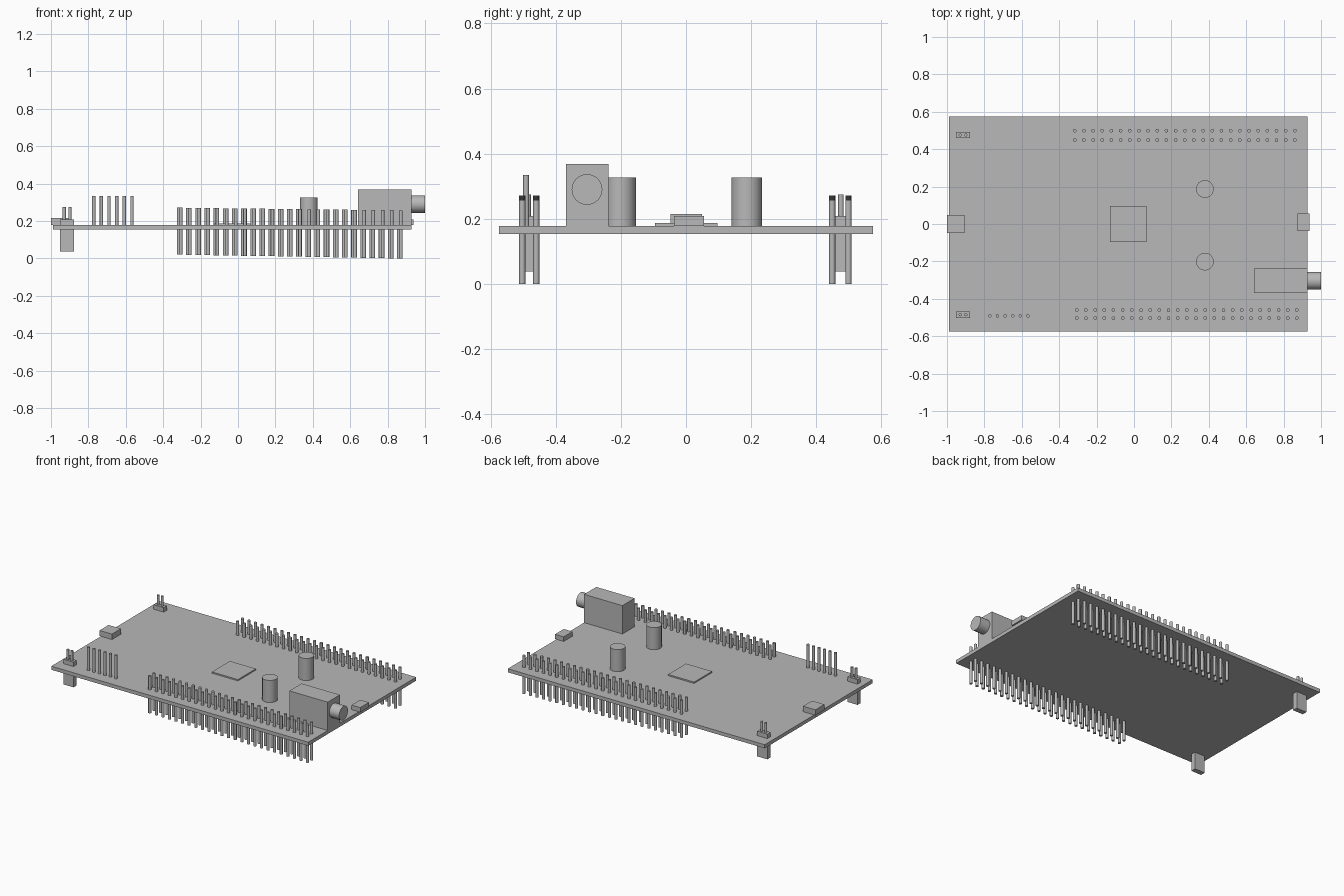
import bpy, bmesh, math
from mathutils import Matrix

if "Cube" in bpy.data.objects:
    bpy.data.objects.remove(bpy.data.objects["Cube"])

grey = bpy.data.materials.new("dark_grey")
grey.diffuse_color = (0.48, 0.48, 0.48, 1)
grey.use_nodes = True
grey.node_tree.nodes["Principled BSDF"].inputs["Base Color"].default_value = grey.diffuse_color


def finish(name, bm, smooth=False):
    me = bpy.data.meshes.new(name)
    bm.to_mesh(me)
    bm.free()
    me.materials.append(grey)
    ob = bpy.data.objects.new(name, me)
    bpy.context.collection.objects.link(ob)
    if smooth:
        bpy.ops.object.select_all(action='DESELECT')
        bpy.context.view_layer.objects.active = ob
        ob.select_set(True)
        bpy.ops.object.shade_smooth_by_angle(angle=math.radians(40))
    return ob


def box(name, x0, x1, y0, y1, z0, z1):
    bm = bmesh.new()
    m = Matrix.Translation(((x0 + x1) / 2, (y0 + y1) / 2, (z0 + z1) / 2))
    m = m @ Matrix.Diagonal((x1 - x0, y1 - y0, z1 - z0, 1))
    bmesh.ops.create_cube(bm, size=1, matrix=m)
    return finish(name, bm)


def add_rod(bm, x, y, z0, z1, r, seg):
    bmesh.ops.create_cone(bm, cap_ends=True, segments=seg, radius1=r, radius2=r,
                          depth=z1 - z0, matrix=Matrix.Translation((x, y, (z0 + z1) / 2)))


def rods(name, items, r, seg=16):
    bm = bmesh.new()
    for x, y, z0, z1 in items:
        add_rod(bm, x, y, z0, z1, r, seg)
    return finish(name, bm, True)


TOP = 0.178

# Circuit board and main chip
box("board", -0.99, 0.927, -0.575, 0.575, 0.154, TOP)
box("main_chip", -0.128, 0.066, -0.095, 0.096, TOP, 0.187)

# Long double-row headers, sinking slightly towards +x
N = 25
for name, x_start, rows in (("front_header_pins", -0.306, (-0.503, -0.46)),
                            ("back_header_pins", -0.317, (0.499, 0.449))):
    pins = []
    for i in range(N):
        drop = 0.02 * i / (N - 1)
        x = x_start + 1.177 * i / (N - 1)
        pins += [(x, y, 0.02 - drop, 0.271 - 0.7 * drop) for y in rows]
    rods(name, pins, 0.0095)

# Single row of six programming pins
rods("programming_pins",
     [(-0.771 + 0.0408 * i, -0.491, TOP - 0.01, 0.335) for i in range(6)], 0.009)

# Two-pin corner connectors
for side, y in (("front", -0.485), ("back", 0.476)):
    box(side + "_corner_connector", -0.952, -0.876, y - 0.017, y + 0.017, 0.038, 0.208)
    rods(side + "_corner_pins",
         [(x, y, 0.2, 0.274) for x in (-0.929, -0.899)], 0.0085)

# Capacitors
for side, y in (("front", -0.201), ("back", 0.187)):
    rods(side + "_capacitor", [(0.379, y, TOP, 0.327)], 0.047, 40)

# Edge sockets
box("left_socket", -1.0, -0.907, -0.047, 0.049, TOP, 0.215)
box("right_socket", 0.873, 0.938, -0.037, 0.056, TOP, 0.209)

# Jack body with round barrel
box("jack_body", 0.641, 0.927, -0.368, -0.238, TOP, 0.369)
barrel = rods("jack_barrel", [(0, 0, 0, 0.085)], 0.047, 40)
barrel.rotation_euler = (0, math.pi / 2, 0)
barrel.location = (0.915, -0.304, 0.29)
